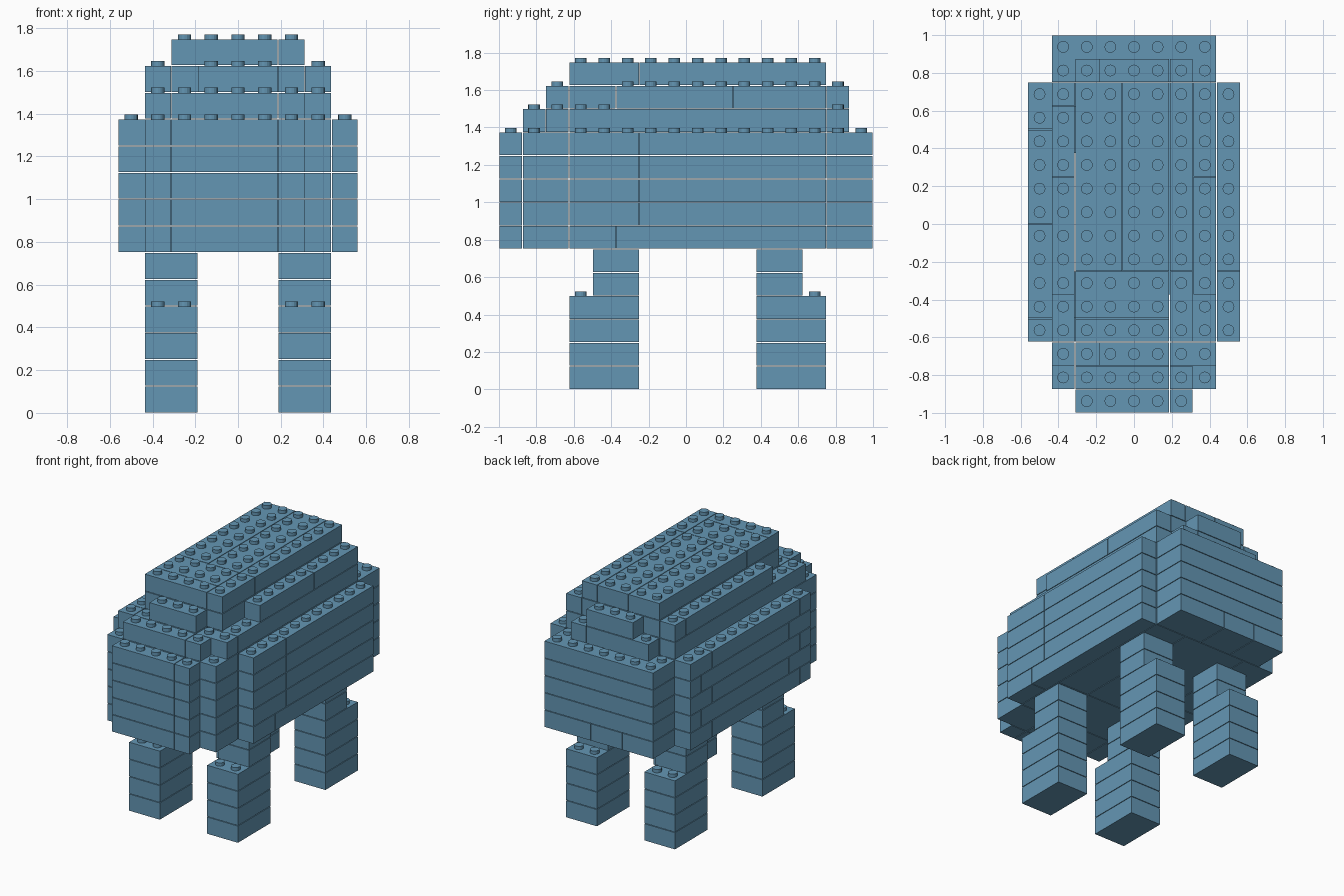
import bpy, bmesh, math
from mathutils import Matrix, Vector

if "Cube" in bpy.data.objects:
    bpy.data.objects.remove(bpy.data.objects["Cube"])

S = 0.125                 # one stud pitch, also one brick height
X0, Y0 = -0.5625, -1.0    # corner of the stud grid
GAP = 0.0022              # half of the seam between bricks

blue = bpy.data.materials.new("brick blue")
blue.diffuse_color = (0.127, 0.305, 0.456, 1)
blue.use_nodes = True
blue.node_tree.nodes["Principled BSDF"].inputs["Base Color"].default_value = blue.diffuse_color


def cells(bricks):
    return {(i, j) for a, b, c, d in bricks for i in range(a, b) for j in range(c, d)}


def add_brick(bm, layer, brick):
    a, b, c, d = brick
    size = Vector(((b - a) * S - 2 * GAP, (d - c) * S - 2 * GAP, S - 2 * GAP))
    mid = Vector((X0 + (a + b) * S / 2, Y0 + (c + d) * S / 2, (layer + 0.5) * S))
    bmesh.ops.create_cube(bm, size=1, matrix=Matrix.Translation(mid) @ Matrix.Diagonal(size.to_4d()))


def add_stud(bm, layer, i, j):
    pos = Vector((X0 + (i + 0.5) * S, Y0 + (j + 0.5) * S, (layer + 1) * S + 0.009))
    bmesh.ops.create_cone(bm, cap_ends=True, segments=16, radius1=0.031, radius2=0.031,
                          depth=0.026, matrix=Matrix.Translation(pos))


def make_part(name, layers):
    """layers: {layer number: list of bricks (x start, x end, y start, y end) in studs}"""
    bm = bmesh.new()
    for n, bricks in layers.items():
        for brick in bricks:
            add_brick(bm, n, brick)
        for i, j in sorted(cells(bricks) - covered.get(n + 1, set())):
            add_stud(bm, n, i, j)
    mesh = bpy.data.meshes.new(name)
    bm.to_mesh(mesh)
    bm.free()
    mesh.materials.append(blue)
    bpy.context.collection.objects.link(bpy.data.objects.new(name, mesh))


def run(a, b, start, end, cuts):
    """A strip of bricks split at the given y positions."""
    ends = [start] + [c for c in cuts if start < c < end] + [end]
    return [(a, b, s, e) for s, e in zip(ends, ends[1:])]


# Body: five layers with the same stepped outline and staggered seams
body = {}
for n in range(6, 11):
    odd = n % 2
    bricks = run(0, 2, 3, 14, [5, 9, 13] if odd else [4, 8, 12])
    bricks += run(2, 6, 3, 14, [6])
    bricks += run(6, 8, 3, 14, [6])
    bricks += run(8, 9, 3, 14, [5] if n == 6 else [6])
    bricks += [(1, 2, 1, 3), (2, 6, 1, 3), (6, 8, 1, 3)]              # front step
    bricks += [(2, 6, 0, 1), (6, 7, 0, 1)]                            # front end
    bricks += [(1, 3, 14, 16), (3, 5, 14, 16), (5, 8, 14, 16)] if n == 6 else [(1, 8, 14, 16)]
    body[n] = bricks

# Back: three narrowing layers
lower_back = {11: [(2, 6, 1, 2), (6, 7, 1, 2), (1, 2, 2, 3), (2, 6, 2, 3), (6, 8, 2, 3),
                   (1, 2, 3, 14), (2, 6, 3, 14), (6, 8, 3, 14), (2, 6, 14, 15), (6, 7, 14, 15)]}
middle_back = {12: [(3, 6, 2, 3), (2, 6, 3, 5), (6, 7, 3, 5), (2, 7, 5, 14), (3, 6, 14, 15)]
               + run(1, 2, 5, 14, [10, 13]) + run(7, 8, 5, 14, [10])}
top_back = {13: [(2, 6, 3, 4), (2, 6, 4, 6), (2, 4, 6, 14), (4, 6, 6, 14),
                 (6, 7, 3, 6), (6, 7, 6, 14)]}

# Legs: four wide layers, then two shallower layers below the body
legs = {}
for side, a in (("left", 1), ("right", 6)):
    legs["front_leg_" + side] = {n: [(a, a + 2, 3 if n < 4 else 4, 6)] for n in range(6)}
    legs["back_leg_" + side] = {n: [(a, a + 2, 11, 14 if n < 4 else 13)] for n in range(6)}

parts = {"body": body, "lower_back": lower_back, "middle_back": middle_back,
         "top_back": top_back, **legs}

# Cells occupied on each layer, so studs appear only where they are exposed
covered = {}
for layers in parts.values():
    for n, bricks in layers.items():
        covered.setdefault(n, set()).update(cells(bricks))

for name, layers in parts.items():
    make_part(name, layers)
